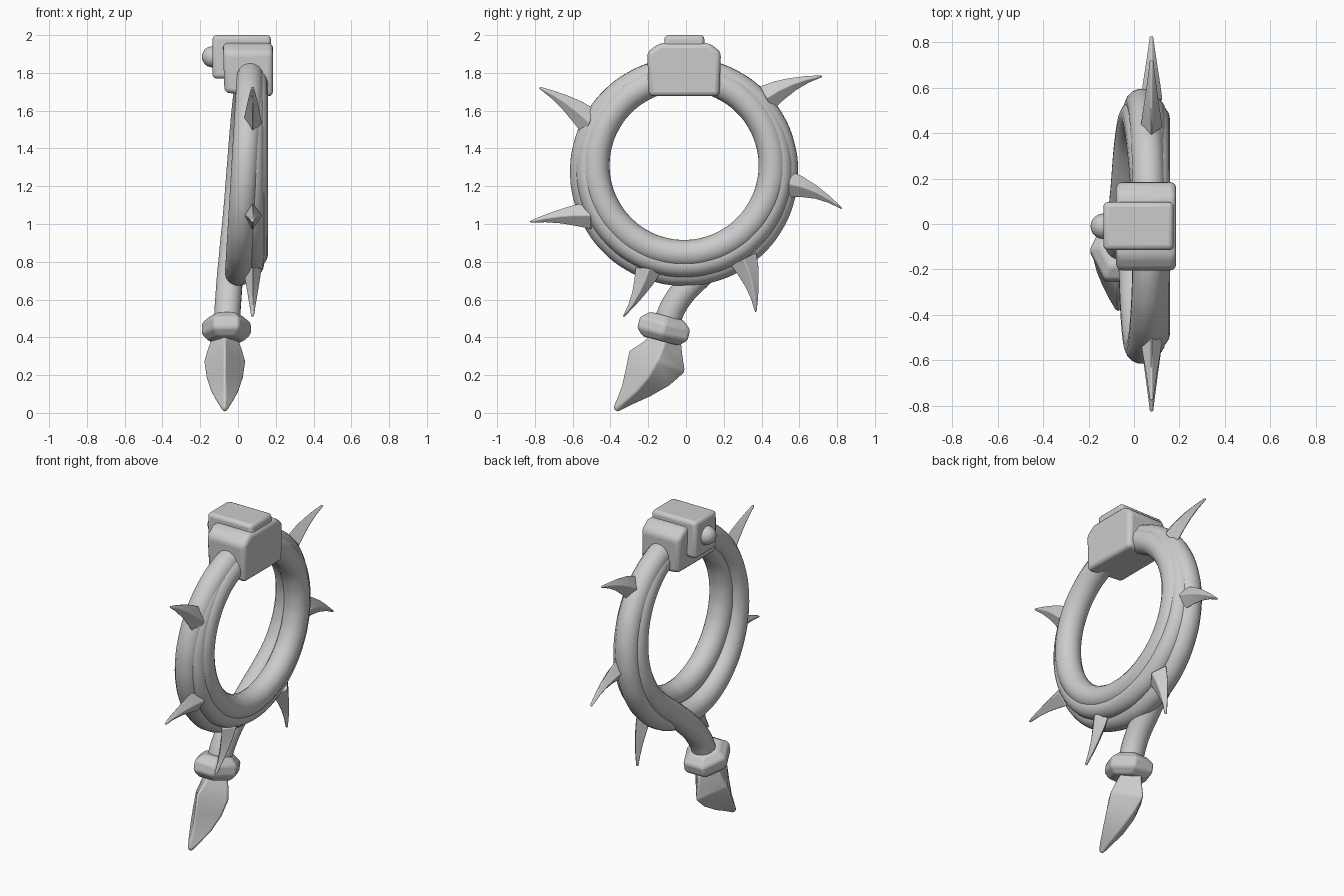
import bpy, bmesh, math
from mathutils import Vector

if "Cube" in bpy.data.objects:
    bpy.data.objects.remove(bpy.data.objects["Cube"])


def finish(ob, bevel=0.0, seg=3, angle=35):
    bpy.ops.object.select_all(action='DESELECT')
    bpy.context.view_layer.objects.active = ob
    ob.select_set(True)
    if bevel:
        m = ob.modifiers.new("round", 'BEVEL')
        m.width, m.segments, m.limit_method = bevel, seg, 'ANGLE'
        m.angle_limit = math.radians(25)
    bpy.ops.object.shade_smooth_by_angle(angle=math.radians(angle))
    return ob


def loft(name, sections, bevel=0.0, angle=35):
    """Skin a list of equal-length vertex rings and cap both ends."""
    bm = bmesh.new()
    rings = [[bm.verts.new(p) for p in s] for s in sections]
    n = len(rings[0])
    for a, b in zip(rings, rings[1:]):
        for i in range(n):
            bm.faces.new((a[i], a[(i + 1) % n], b[(i + 1) % n], b[i]))
    bm.faces.new(rings[0])
    bm.faces.new(rings[-1][::-1])
    bmesh.ops.recalc_face_normals(bm, faces=bm.faces[:])
    me = bpy.data.meshes.new(name)
    bm.to_mesh(me)
    bm.free()
    ob = bpy.data.objects.new(name, me)
    bpy.context.collection.objects.link(ob)
    return finish(ob, bevel, angle=angle)


def tube(name, pts, radius, cyclic=False):
    cu = bpy.data.curves.new(name, 'CURVE')
    cu.dimensions = '3D'
    cu.bevel_depth, cu.bevel_resolution = radius, 6
    cu.resolution_u = 6
    cu.use_fill_caps = True
    sp = cu.splines.new('BEZIER')
    sp.bezier_points.add(len(pts) - 1)
    sp.use_cyclic_u = cyclic
    for bp, p in zip(sp.bezier_points, pts):
        bp.co = p
        bp.handle_left_type = bp.handle_right_type = 'AUTO'
    ob = bpy.data.objects.new(name, cu)
    bpy.context.collection.objects.link(ob)
    bpy.ops.object.select_all(action='DESELECT')
    bpy.context.view_layer.objects.active = ob
    ob.select_set(True)
    bpy.ops.object.convert(target='MESH')
    return finish(bpy.context.object, angle=60)


def on_ring(deg, x, R, cz):
    a = math.radians(deg)
    return (x, -0.01 + R * math.cos(a), cz + R * math.sin(a))


# Coiled loops: upright inner and middle loops, and a leaning outer loop
tube("inner_loop", [on_ring(a, 0.085, 0.468, 1.31) for a in range(0, 360, 15)], 0.074, True)
tube("middle_loop", [on_ring(a, 0.072, 0.508, 1.293) for a in range(0, 360, 15)], 0.066, True)
tube("outer_loop", [on_ring(a, 0.034 + 0.032 * math.sin(math.radians(a)), 0.533, 1.277)
                    for a in range(0, 360, 15)], 0.072, True)

# Coil that leaves the ring at the bottom and becomes the tail
coil = [on_ring(a, 0.062 - 0.085 * (80 - a) / 130, 0.485, 1.295) for a in range(80, -51, -13)]
coil += [(-0.033, 0.17, 0.815), (-0.043, 0.06, 0.715), (-0.05, -0.03, 0.62),
         (-0.057, -0.09, 0.51), (-0.06, -0.12, 0.38)]
tube("tail", coil, 0.07)

# Faceted collar around the tail
axis = Vector((0, -0.25, -0.97)).normalized()
side = Vector((1, 0, 0))
up = axis.cross(side)
centre = Vector((-0.062, -0.118, 0.445))
collar = []
for t, r in ((-0.07, 0.092), (-0.03, 0.14), (0.03, 0.14), (0.066, 0.10)):
    collar.append([centre + axis * t + (side * math.cos(k * math.pi / 3) * 0.95
                   + up * math.sin(k * math.pi / 3) * 1.13) * r for k in range(6)])
loft("tail_collar", collar, 0.012)

# Curved diamond-section arrowhead: left edge, right edge, half thickness
head = [((-0.20, 0.41), (-0.02, 0.365), 0.075), ((-0.235, 0.375), (-0.015, 0.31), 0.092),
        ((-0.305, 0.33), (0.0, 0.215), 0.112), ((-0.325, 0.23), (-0.08, 0.145), 0.10),
        ((-0.345, 0.14), (-0.185, 0.085), 0.075), ((-0.368, 0.08), (-0.275, 0.045), 0.047),
        ((-0.39, 0.03), (-0.36, 0.0), 0.014)]
loft("tail_arrowhead", [[(-0.07, *l), (-0.07 + w, (l[0] + r[0]) / 2, (l[1] + r[1]) / 2),
                         (-0.07, *r), (-0.07 - w, (l[0] + r[0]) / 2, (l[1] + r[1]) / 2)]
                        for l, r, w in head], 0.012, 50)

# Six thorns: base corners, tip (y, z) and sideways bend
thorns = [((0.39, 1.73), (0.46, 1.60), (0.72, 1.783), 0.018),
          ((0.55, 1.285), (0.54, 1.14), (0.825, 1.083), 0.022),
          ((0.375, 0.85), (0.235, 0.78), (0.37, 0.535), 0.015),
          ((-0.12, 0.76), (-0.27, 0.77), (-0.33, 0.51), 0.015),
          ((-0.50, 0.97), (-0.51, 1.12), (-0.825, 1.012), -0.012),
          ((-0.54, 1.46), (-0.48, 1.61), (-0.775, 1.722), -0.014)]
for n, (a, b, tip, bend) in enumerate(thorns, 1):
    a, b, tip = Vector(a), Vector(b), Vector(tip)
    mid = (a + b) / 2
    out = (a - b).normalized()
    secs = []
    for t, s in ((0, 1), (0.25, 0.78), (0.5, 0.53), (0.75, 0.30), (1, 0.09)):
        c = mid.lerp(tip, t) + out * bend * 4 * t * (1 - t)
        h = (a - b) / 2 * s
        w = 0.05 * (0.12 + 0.88 * s)
        secs.append([(0.077, *(c + h)), (0.077 + w, *c), (0.077, *(c - h)), (0.077 - w, *c)])
    loft(f"thorn_{n}", secs, 0.007, 40)

# Buckle block with chamfered shoulders
prof = [(-0.197, 1.675), (0.177, 1.675), (0.185, 1.91), (0.125, 1.958), (-0.14, 1.958), (-0.205, 1.91)]
loft("buckle_block", [[(-0.08 + (1.955 - z) * 0.03, y, z + (0.02 if z < 1.7 else 0)) for y, z in prof],
                      [(0.185, y, z) for y, z in prof]], 0.025)

# Clasp plate and round stud
rect = [(-0.115, 1.77), (0.097, 1.77), (0.097, 2.0), (-0.115, 2.0)]
loft("clasp_plate", [[(x, y, z) for y, z in rect] for x in (-0.135, 0.174)], 0.022)
bpy.ops.mesh.primitive_uv_sphere_add(segments=24, ring_count=14, radius=0.056,
                                     location=(-0.135, -0.01, 1.885))
bpy.context.object.name = "clasp_stud"
finish(bpy.context.object, angle=60)
